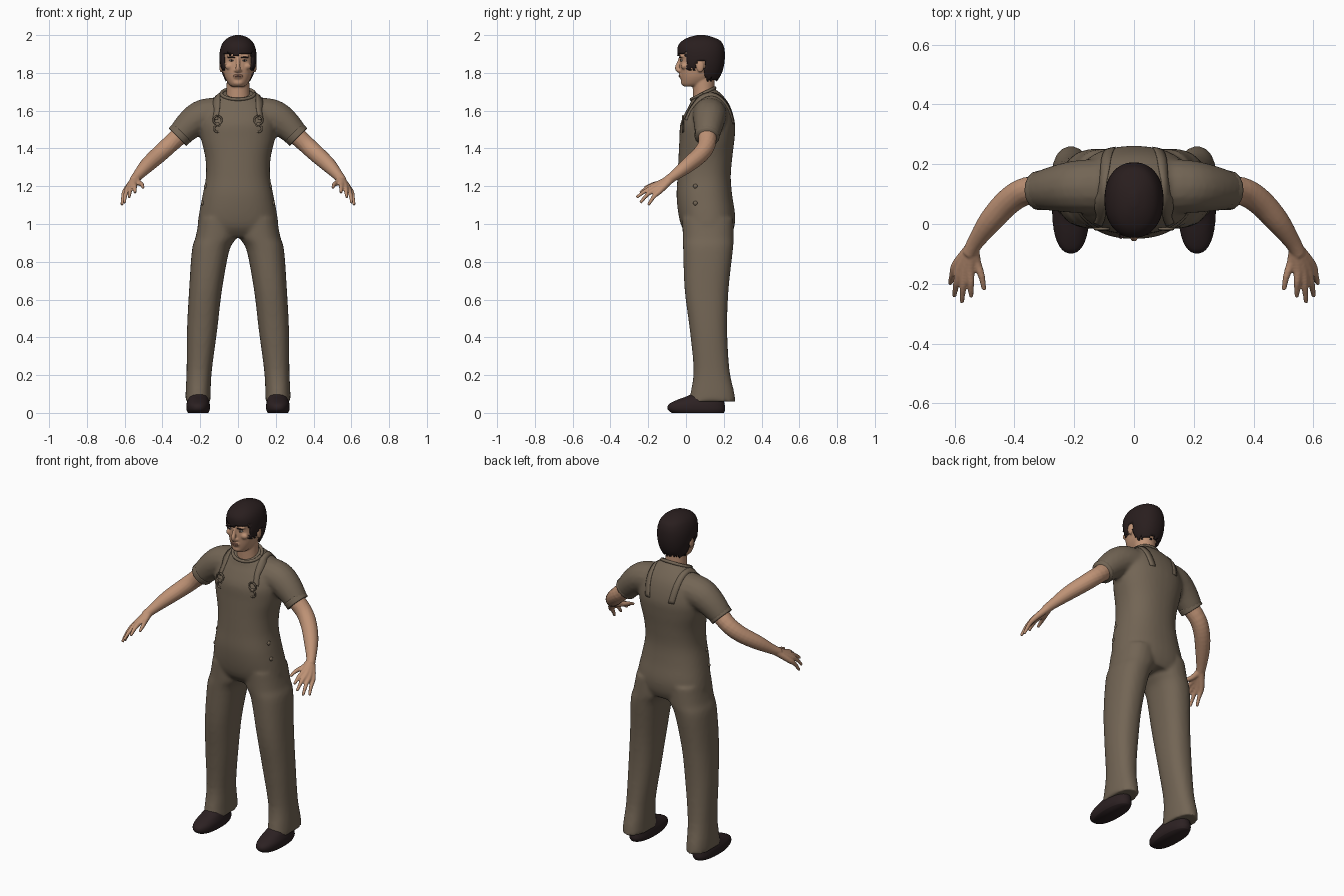
import bpy, bmesh, math, random
from mathutils import Vector, Matrix

random.seed(4)
if "Cube" in bpy.data.objects:
    bpy.data.objects.remove(bpy.data.objects["Cube"])


def material(name, r, g, b):
    m = bpy.data.materials.new(name)
    m.use_nodes = True
    m.diffuse_color = (r, g, b, 1)
    bsdf = m.node_tree.nodes["Principled BSDF"]
    bsdf.inputs["Base Color"].default_value = (r, g, b, 1)
    bsdf.inputs["Roughness"].default_value = 0.8
    return m


CLOTH = material("olive brown cloth", 0.17, 0.13, 0.09)
SKIN = material("skin", 0.52, 0.29, 0.18)
HAIR = material("dark hair", 0.022, 0.013, 0.013)
LEATHER = material("dark leather", 0.025, 0.015, 0.016)
LIPS = material("lips", 0.36, 0.17, 0.12)
EYES = material("eye white", 0.5, 0.45, 0.4)


def smooth_path(rows, steps=4):
    """Catmull-Rom interpolation through rows of numbers."""
    out = []
    for i in range(len(rows) - 1):
        a, b, c, d = (rows[min(max(i + k, 0), len(rows) - 1)] for k in (-1, 0, 1, 2))
        for s in range(steps):
            t = s / steps
            out.append([q + t / 2 * (r - p + t * (2 * p - 5 * q + 4 * r - w + t * (3 * (q - r) + w - p)))
                        for p, q, r, w in zip(a, b, c, d)])
    return out + [list(rows[-1])]


def skin_rings(bm, rings):
    """Bridge rings of points into a closed tube."""
    loops = [[bm.verts.new(p) for p in ring] for ring in rings]
    n = len(loops[0])
    for a, b in zip(loops, loops[1:]):
        for i in range(n):
            bm.faces.new((a[i], a[(i + 1) % n], b[(i + 1) % n], b[i]))
    bm.faces.new(loops[0][::-1])
    bm.faces.new(loops[-1])


def stack(bm, rows, side=1, power=2.3, n=36):
    """Horizontal rings: z, centre x, half width, front y, back y, slope."""
    rings = []
    for z, cx, hx, yf, yb, slope in smooth_path(rows):
        ring = []
        for i in range(n):
            a = math.tau * (i + 0.5) / n
            c, s = (math.copysign(abs(f) ** (2 / power), f) for f in (math.cos(a), math.sin(a)))
            y = s * (yb - yf) / 2
            ring.append((side * (cx + hx * c), (yf + yb) / 2 + y, z + slope * y))
        rings.append(ring)
    skin_rings(bm, rings)


def limb(bm, rows, side=1, up=(0, 0, 1), n=16):
    """Round tube through x, y, z, radius."""
    pts = smooth_path(rows)
    pos = [Vector(p[:3]) for p in pts]
    rings = []
    for i, p in enumerate(pos):
        t = (pos[min(i + 1, len(pos) - 1)] - pos[max(i - 1, 0)]).normalized()
        u = t.cross(Vector(up)).normalized()
        v = t.cross(u)
        ring = [p + pts[i][3] * (u * math.cos(math.tau * k / n) + v * math.sin(math.tau * k / n)) for k in range(n)]
        rings.append([(side * q.x, q.y, q.z) for q in ring])
    skin_rings(bm, rings)


def ball(bm, loc, size):
    bmesh.ops.create_uvsphere(bm, u_segments=20, v_segments=12, radius=1,
                              matrix=Matrix.Translation(loc) @ Matrix.Diagonal((*size, 1)))


def finish(name, bm, mat, voxel=0, relax=4):
    """Make the object; a voxel size fuses its overlapping parts."""
    bmesh.ops.recalc_face_normals(bm, faces=bm.faces)
    for f in bm.faces:
        f.smooth = True
    me = bpy.data.meshes.new(name)
    bm.to_mesh(me)
    bm.free()
    me.materials.append(mat)
    ob = bpy.data.objects.new(name, me)
    bpy.context.collection.objects.link(ob)
    if voxel:
        rm = ob.modifiers.new("fuse", "REMESH")
        rm.mode, rm.voxel_size, rm.use_smooth_shade = "VOXEL", voxel, True
        sm = ob.modifiers.new("relax", "SMOOTH")
        sm.factor, sm.iterations = 0.5, relax
    return ob


SIDES = ((1, "left"), (-1, "right"))

# Jumpsuit: torso, trouser legs and short sleeves fused together
bm = bmesh.new()
stack(bm, [(.93, 0, .19, .02, .235, 0), (.98, 0, .213, -.02, .255, 0), (1.05, 0, .207, -.04, .26, 0),
           (1.15, 0, .188, -.05, .245, 0), (1.25, 0, .17, -.045, .237, 0), (1.35, 0, .173, -.04, .245, 0),
           (1.45, 0, .195, -.035, .257, 0), (1.53, 0, .2, -.03, .26, 0), (1.61, 0, .175, 0, .235, .1),
           (1.66, 0, .13, .02, .19, .3), (1.69, 0, .09, .03, .15, .45)])
for s, _ in SIDES:
    stack(bm, [(1.03, .105, .1, -.02, .25, 0), (.93, .117, .108, -.017, .252, 0), (.86, .145, .099, -.015, .248, 0),
               (.65, .172, .087, -.007, .225, 0), (.44, .19, .08, .02, .218, 0), (.23, .205, .067, .04, .23, 0),
               (.11, .211, .066, .025, .255, 0), (.06, .211, .067, .012, .262, 0)], s)
    limb(bm, [(.08, .125, 1.575, .095), (.18, .125, 1.572, .09), (.25, .12, 1.53, .08), (.318, .112, 1.462, .064)], s)
suit = finish("jumpsuit", bm, CLOTH, 0.01, 6)

# Sleeve cuffs and neck band
bm = bmesh.new()
for s, _ in SIDES:
    limb(bm, [(.297, .113, 1.483, .067), (.32, .112, 1.46, .066)], s)
finish("sleeve_cuffs", bm, CLOTH)
bm = bmesh.new()
angles = [math.tau * i / 16 for i in range(17)]
limb(bm, [(.088 * math.cos(a), .09 + .062 * math.sin(a), 1.69 + .03 * math.sin(a), .009) for a in angles], n=8)
finish("neck_band", bm, CLOTH)

# Shoulder straps laid over the cloth
for s, side in SIDES:
    bm = bmesh.new()
    pairs = []
    for x, y, z in smooth_path([(.13, -.02, 1.56), (.12, .01, 1.63), (.115, .09, 1.69),
                                (.1, .19, 1.67), (.08, .26, 1.53)], 6):
        pairs.append([bm.verts.new((s * (x + w), y, z)) for w in (-.018, 0, .018)])
    for a, b in zip(pairs, pairs[1:]):
        for k in (0, 1):
            bm.faces.new((a[k], a[k + 1], b[k + 1], b[k]))
    strap = finish(side + "_shoulder_strap", bm, CLOTH)
    wrap = strap.modifiers.new("lay on cloth", "SHRINKWRAP")
    wrap.target, wrap.offset, wrap.wrap_mode = suit, 0.004, "ABOVE_SURFACE"
    strap.modifiers.new("thickness", "SOLIDIFY").thickness = 0.006

# Chest fasteners and hip buttons
for s, side in SIDES:
    bm = bmesh.new()
    for z, r in ((1.55, .022), (1.505, .018)):
        limb(bm, [(.108 + r * math.cos(a), -.016, z + r * math.sin(a), .005) for a in angles], s, (0, 1, 0), 8)
    ball(bm, (s * .108, -.016, 1.528), (.012, .008, .01))
    finish(side + "_chest_fastener", bm, CLOTH)
    bm = bmesh.new()
    for x, z in ((.17, 1.2), (.186, 1.11)):
        ball(bm, (s * x, .05, z), (.009, .012, .012))
    finish(side + "_hip_buttons", bm, CLOTH)

# Shoes
for s, side in SIDES:
    bm = bmesh.new()
    stack(bm, [(0, .211, .054, -.075, .2, 0), (.018, .211, .062, -.097, .208, 0), (.045, .211, .062, -.092, .205, 0),
               (.07, .21, .055, -.045, .2, 0), (.095, .209, .048, .02, .195, 0), (.13, .208, .042, .06, .185, 0)], s)
    finish(side + "_shoe", bm, LEATHER)

# Bare arms, each fused with its hand
FINGERS = [((.548, -.15, 1.212), (.546, -.2, 1.195), (.545, -.243, 1.165)),
           ((.566, -.155, 1.202), (.572, -.21, 1.178), (.576, -.262, 1.14)),
           ((.582, -.15, 1.19), (.594, -.2, 1.16), (.602, -.242, 1.112)),
           ((.594, -.135, 1.178), (.607, -.17, 1.145), (.615, -.2, 1.1)),
           ((.528, -.125, 1.22), (.51, -.175, 1.21), (.502, -.22, 1.192))]
for s, side in SIDES:
    bm = bmesh.new()
    limb(bm, [(.28, .112, 1.495, .05), (.36, .11, 1.422, .047), (.42, .075, 1.367, .045), (.48, .01, 1.312, .04),
              (.53, -.06, 1.257, .028), (.552, -.1, 1.23, .024)], s)
    for knuckle, middle, tip in FINGERS:
        limb(bm, [(.54, -.075, 1.243, .022), (*knuckle, .016), (*middle, .0115), (*tip, .008)], s, n=12)
    finish(side + "_arm", bm, SKIN, 0.005, 3)

# Head: neck, skull, nose, brow ridge, chin and ears fused together
bm = bmesh.new()
stack(bm, [(1.62, 0, .07, .04, .155, 0), (1.67, 0, .062, .038, .15, 0), (1.73, 0, .06, .035, .15, 0),
           (1.79, 0, .06, .03, .15, 0)], power=2)
stack(bm, [(1.728, 0, .032, -.012, .06, 0), (1.742, 0, .05, -.022, .11, 0), (1.78, 0, .071, -.028, .15, 0),
           (1.83, 0, .083, -.032, .18, 0), (1.87, 0, .086, -.031, .19, 0), (1.91, 0, .087, -.036, .192, 0),
           (1.95, 0, .077, -.018, .185, 0), (1.98, 0, .045, .03, .14, 0)], power=2.2)
limb(bm, [(0, -.028, 1.885, .009), (0, -.037, 1.855, .01), (0, -.046, 1.825, .013), (0, -.034, 1.808, .012)],
     up=(1, 0, 0))
ball(bm, (0, -.013, 1.75), (.028, .014, .018))
ball(bm, (0, -.025, 1.785), (.026, .012, .018))
for s, _ in SIDES:
    ball(bm, (s * .033, -.022, 1.888), (.027, .013, .008))
    ball(bm, (s * .045, -.01, 1.835), (.025, .016, .018))
    ball(bm, (s * .011, -.036, 1.812), (.009, .01, .008))
    ball(bm, (s * .09, .075, 1.835), (.009, .02, .033))
finish("head", bm, SKIN, 0.005, 3)

# Eyes, eyebrows and mouth
for s, side in SIDES:
    for part, mat, x, y, z, size in (("eye", EYES, .034, -.022, 1.866, (.013, .009, .005)),
                                     ("iris", HAIR, .034, -.028, 1.866, (.005, .005, .005)),
                                     ("eyebrow", HAIR, .035, -.031, 1.882, (.021, .006, .004))):
        bm = bmesh.new()
        ball(bm, (s * x, y, z), size)
        finish(side + "_" + part, bm, mat)
bm = bmesh.new()
for z in (1.782, 1.788):
    ball(bm, (0, -.033, z), (.023, .006, .0035))
finish("mouth", bm, LIPS)

# Hair: a shell trimmed to a ragged hairline that dips at sideburns and nape
bm = bmesh.new()
stack(bm, [(1.755, 0, .065, .035, .165, 0), (1.8, 0, .085, -.01, .19, 0), (1.85, 0, .097, -.04, .203, 0),
           (1.9, 0, .098, -.045, .206, 0), (1.94, 0, .09, -.043, .2, 0), (1.97, 0, .073, -.02, .182, 0),
           (1.99, 0, .045, .02, .14, 0), (2, 0, .012, .06, .1, 0)], power=2.2, n=64)


def hairline(y):
    if y < 0.005:
        return 1.9
    if y < 0.05:
        return 1.815
    return 1.862 if y < 0.098 else 1.765


bald = []
for f in bm.faces:
    c = f.calc_center_median()
    if c.z < hairline(c.y) + random.uniform(-.008, .008):
        bald.append(f)
bmesh.ops.delete(bm, geom=bald, context="FACES")
hair = finish("hair", bm, HAIR)
hair.modifiers.new("thickness", "SOLIDIFY").thickness = 0.014
